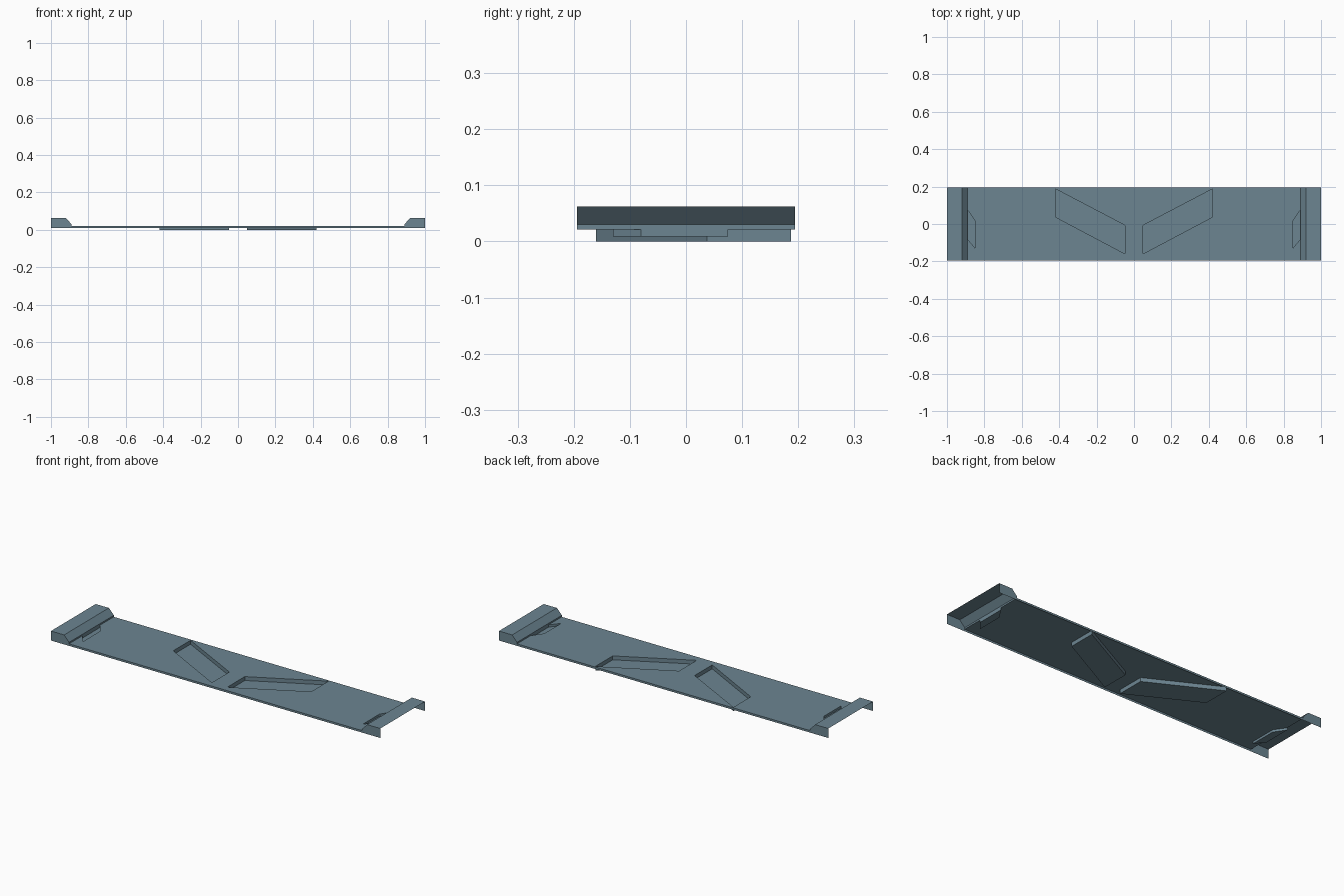
import bpy, bmesh
from mathutils import Vector

if "Cube" in bpy.data.objects:
    bpy.data.objects.remove(bpy.data.objects["Cube"])

W = 0.194                                   # half width
HEM, PLATE, STEP, RIM = 0.0105, 0.0215, 0.030, 0.0625   # heights
XI, XS, XE = 0.89, 0.92, 1.0                # plate end, slope top, outer end

# Recess outlines on the +x half
MAIN = [(0.047, -0.16), (0.419, 0.037), (0.419, 0.187), (0.047, -0.008)]
END = [(XI, 0.075), (0.849, 0.015), (0.849, -0.13), (XI, -0.08)]

paint = bpy.data.materials.new("blue_grey")
paint.diffuse_color = (0.15, 0.235, 0.285, 1)
paint.use_nodes = True
paint.node_tree.nodes["Principled BSDF"].inputs["Base Color"].default_value = paint.diffuse_color


def mirror(pts):
    return [(-x, y) for x, y in reversed(pts)]


def face(bm, pts, toward):
    """Add a flat face whose normal points along toward."""
    f = bm.faces.new([bm.verts.new(p) for p in pts])
    f.normal_update()
    if f.normal.dot(Vector(toward)) < 0:
        f.normal_flip()


def finish(name, bm):
    bmesh.ops.remove_doubles(bm, verts=bm.verts, dist=1e-5)
    me = bpy.data.meshes.new(name)
    bm.to_mesh(me)
    bm.free()
    me.materials.append(paint)
    ob = bpy.data.objects.new(name, me)
    bpy.context.collection.objects.link(ob)


# Sheet plate: notched at both ends, with two slanted openings
outline = ([(-XI, -W), (XI, -W)] + END[::-1] + [(XI, W), (-XI, W)]
           + mirror(END)[::-1])
bm = bmesh.new()
edges = []
for pts in (outline, MAIN, mirror(MAIN)):
    vs = [bm.verts.new((x, y, PLATE)) for x, y in pts]
    edges += [bm.edges.new((a, b)) for a, b in zip(vs, vs[1:] + vs[:1])]
bmesh.ops.triangle_fill(bm, use_beauty=True, edges=edges, normal=(0, 0, 1))
for f in bm.faces:
    f.normal_update()
    if f.normal.z < 0:
        f.normal_flip()
# Thin hems hanging along the long sides
for y in (-W, W):
    face(bm, [(-XI, y, HEM), (XI, y, HEM), (XI, y, PLATE), (-XI, y, PLATE)], (0, y, 0))
finish("plate", bm)

# Recesses pressed down from the plate, open at the top
for name, shape, floor in (("slanted_recess", MAIN, 0.0), ("end_recess", END, 0.009)):
    for side, pts in (("right", shape), ("left", mirror(shape))):
        bm = bmesh.new()
        cx, cy = (sum(p[i] for p in pts) / len(pts) for i in (0, 1))
        for (ax, ay), (bx, by) in zip(pts, pts[1:] + pts[:1]):
            face(bm, [(ax, ay, floor), (bx, by, floor), (bx, by, PLATE), (ax, ay, PLATE)],
                 (cx - (ax + bx) / 2, cy - (ay + by) / 2, 0))
        face(bm, [(x, y, floor) for x, y in pts], (0, 0, 1))
        finish(f"{name}_{side}", bm)

# Raised end channels: step, slope, top and side walls; open below and outward
profile = [(XE, HEM), (XE, RIM), (XS, RIM), (XI, STEP), (XI, PLATE), (XI, HEM)]
for side, s in (("right", 1), ("left", -1)):
    bm = bmesh.new()
    for y in (-W, W):
        face(bm, [(s * x, y, z) for x, z in profile], (0, y, 0))
    for (ax, az), (bx, bz) in zip(profile[1:4], profile[2:5]):
        face(bm, [(s * ax, -W, az), (s * bx, -W, bz), (s * bx, W, bz), (s * ax, W, az)],
             (-s, 0, 1))
    finish(f"end_channel_{side}", bm)
